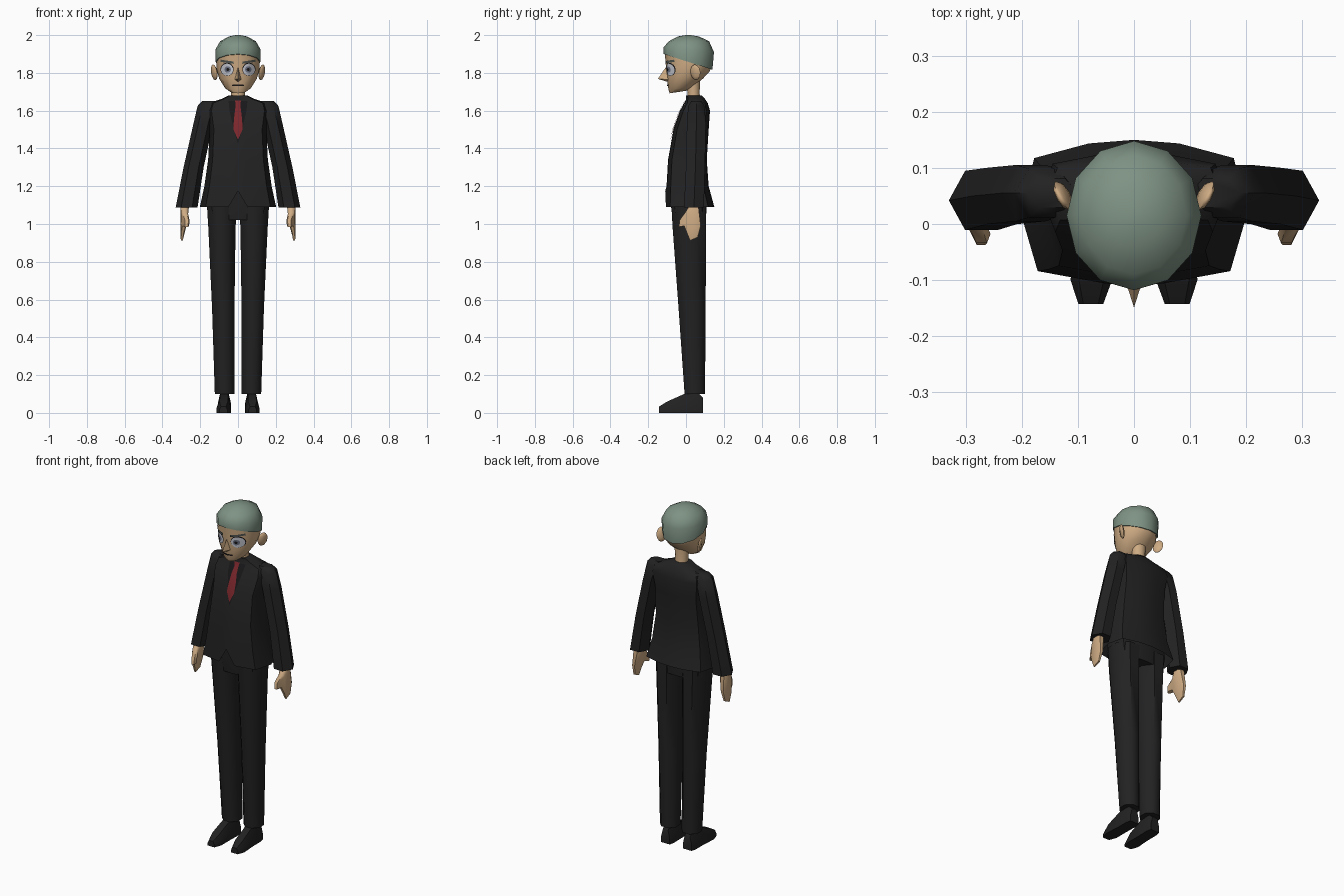
import bpy, bmesh, math
from mathutils import Vector, Matrix

cube = bpy.data.objects.get("Cube")
if cube:
    bpy.data.objects.remove(cube, do_unlink=True)


def material(name, r, g, b):
    m = bpy.data.materials.new(name)
    m.use_nodes = True
    m.diffuse_color = (r, g, b, 1)
    bsdf = next(n for n in m.node_tree.nodes if n.type == 'BSDF_PRINCIPLED')
    bsdf.inputs["Base Color"].default_value = (r, g, b, 1)
    bsdf.inputs["Roughness"].default_value = 0.8
    return m


SKIN = material("skin", 0.62, 0.41, 0.23)
HAIR = material("grey_green_hair", 0.21, 0.29, 0.23)
SUIT = material("suit_black", 0.016, 0.016, 0.017)
SHIRT = material("shirt_black", 0.009, 0.009, 0.01)
TIE = material("tie_red", 0.2, 0.02, 0.025)
EYE = material("eye_white", 0.6, 0.62, 0.68)
IRIS = material("iris_grey", 0.17, 0.19, 0.26)
BROW = material("brow_grey", 0.08, 0.09, 0.08)
DARK = material("dark_line", 0.01, 0.008, 0.008)
parts = []


def finish(name, bm, mat):
    mesh = bpy.data.meshes.new(name)
    bm.to_mesh(mesh)
    bm.free()
    mesh.materials.append(mat)
    ob = bpy.data.objects.new(name, mesh)
    bpy.context.collection.objects.link(ob)
    parts.append(ob)
    return ob


def loft(name, rings, mat, caps=(True, True)):
    """Skin a list of equal-length closed point rings."""
    bm = bmesh.new()
    loops = [[bm.verts.new(p) for p in r] for r in rings]
    n = len(loops[0])
    for a, b in zip(loops, loops[1:]):
        for i in range(n):
            j = (i + 1) % n
            bm.faces.new((a[i], a[j], b[j], b[i]))
    for cap, loop in zip(caps, (loops[0], loops[-1])):
        if cap:
            bm.faces.new(loop)
    bmesh.ops.recalc_face_normals(bm, faces=bm.faces)
    return finish(name, bm, mat)


def ngon(n, turn=0.0):
    return [(math.sin(a), -math.cos(a)) for a in
            (math.tau * (i + turn) / n for i in range(n))]


def ring(shape, z, hw, front, back, cx=0, tilt=0):
    mid, half = (front + back) / 2, (back - front) / 2
    pts = [(cx + u * hw, mid + v * half) for u, v in shape]
    return [Vector((x, y, z - tilt * y)) for x, y in pts]


def patch(name, target, rows, mat, off, slope=0, cols=4):
    """Thin plate laid on the front of a part; rows are (z, centre x, half width)."""
    bm = bmesh.new()
    grid = []
    for z, cx, hw in rows:
        line = []
        for i in range(cols + 1):
            dx = hw * (2 * i / cols - 1)
            zz = z + slope * dx
            hit, loc, _, _ = target.ray_cast(Vector((cx + dx, -1, zz)), Vector((0, 1, 0)))
            y = loc.y if hit else 0
            line.append(bm.verts.new((cx + dx, y - off, zz)))
        grid.append(line)
    for a, b in zip(grid, grid[1:]):
        for i in range(cols):
            bm.faces.new((a[i], b[i], b[i + 1], a[i + 1]))
    bm.normal_update()
    for f in bm.faces:
        if f.normal.y > 0:
            f.normal_flip()
    return finish(name, bm, mat)


def disc_rows(cx, cz, r, steps=8):
    angles = [math.pi * (0.04 + 0.92 * i / steps) for i in range(steps + 1)]
    return [(cz + r * math.cos(a), cx, r * math.sin(a)) for a in angles]


# Jacket: boxy body with a raised notch at the front hem
half = [(.25, -.97), (.85, -.8), (1, 0), (.88, .75), (.4, .95)]
body = [(0, -1)] + half + [(0, 1)] + [(-u, v) for u, v in reversed(half)]
rings = [ring(body, *r) for r in (
    (1.09, .202, -.11, .15), (1.2, .178, -.103, .12), (1.34, .158, -.095, .11),
    (1.5, .15, -.066, .12), (1.6, .165, -.03, .127), (1.64, .155, -.005, .115),
    (1.663, .085, .0, .1), (1.68, .052, .0, .085))]
rings[0][0].z += .085
jacket = loft("jacket", rings, SUIT, (False, True))

# Hips fill the jacket hem
loft("hips", [ring(body, *r) for r in (
    (1.02, .15, -.07, .105), (1.1, .165, -.08, .11), (1.22, .15, -.08, .1))], SUIT)

# Neck, head and hair cap
oval = ngon(12)
loft("neck", [ring(oval, 1.62, .042, .0, .085), ring(oval, 1.69, .037, .008, .072),
              ring(oval, 1.77, .042, .0, .075)], SKIN)
head = loft("head", [ring(oval, *r) for r in (
    (1.705, .04, -.086, .0, 0, -.15), (1.722, .068, -.093, .04, 0, -.12),
    (1.77, .1, -.1, .09), (1.82, .113, -.106, .125, 0, .1),
    (1.865, .113, -.112, .132, 0, .32))], SKIN)
loft("hair", [ring(oval, *r) for r in (
    (1.862, .119, -.118, .14, 0, .32), (1.925, .12, -.118, .148, 0, .1),
    (1.968, .094, -.09, .122), (1.993, .048, -.042, .068),
    (2.0, .012, .0, .025))], HAIR)

# Nose: a sharp wedge
bm = bmesh.new()
bridge, tip, left, right, root = [bm.verts.new(p) for p in (
    (0, -.107, 1.83), (0, -.149, 1.768), (.017, -.095, 1.765),
    (-.017, -.095, 1.765), (0, -.095, 1.752))]
for f in ((bridge, tip, left), (bridge, right, tip), (tip, right, root), (tip, root, left),
          (bridge, left, root), (bridge, root, right)):
    bm.faces.new(f)
bmesh.ops.recalc_face_normals(bm, faces=bm.faces)
finish("nose", bm, SKIN)

# Mouth, shirt front and tie
bpy.context.view_layer.update()
patch("mouth", head, [(1.739, 0, .03), (1.73, 0, .032)], DARK, .005)
patch("shirt_front", jacket, [(1.65, 0, .05), (1.6, 0, .045), (1.5, 0, .022), (1.43, 0, .002)],
      SHIRT, .002)
patch("tie", jacket, [(1.655, 0, .017), (1.635, 0, .012), (1.6, 0, .016), (1.55, 0, .022),
                      (1.5, 0, .024), (1.45, 0, .002)], TIE, .006)

sleeve, leg = ngon(6, .5), ngon(8, .5)
for s, side in ((1, "left"), (-1, "right")):
    # Eyes and brows
    ex = s * .058
    patch(side + "_eye_rim", head, disc_rows(ex, 1.819, .035), DARK, .003)
    patch(side + "_eye", head, disc_rows(ex, 1.817, .032), EYE, .005)
    patch(side + "_iris", head, disc_rows(ex - s * .004, 1.818, .017), IRIS, .007)
    patch(side + "_pupil", head, disc_rows(ex - s * .004, 1.818, .008), DARK, .009)
    patch(side + "_brow", head, [(1.865, ex, .034), (1.853, ex, .036)], BROW, .007, s * .15)

    # Ear: flattened ball swept backwards
    bm = bmesh.new()
    bmesh.ops.create_uvsphere(bm, u_segments=8, v_segments=6, radius=1)
    bm.transform(Matrix.Translation((s * .126, .05, 1.803))
                 @ Matrix.Rotation(math.radians(-29 * s), 4, 'Z')
                 @ Matrix.Rotation(math.radians(s * 10), 4, 'Y')
                 @ Matrix.Diagonal((.011, .03, .042, 1)))
    finish(side + "_ear", bm, SKIN)

    # Sleeve, six-sided
    loft(side + "_sleeve", [ring(sleeve, z, hw, cy - d, cy + d, s * cx)
                            for z, cx, cy, hw, d in (
        (1.652, .145, .055, .045, .03), (1.625, .16, .055, .054, .05),
        (1.53, .184, .055, .052, .058), (1.3, .235, .05, .053, .058),
        (1.088, .272, .042, .058, .061))], SUIT)

    # Hand: tapered mitten outline with thumb
    outline = [(.02, 1.1), (.065, 1.1), (.078, .99), (.062, .93), (.022, .912), (.004, .955),
               (-.01, .99), (-.037, .985), (-.034, 1.02), (-.005, 1.06)]
    layers = []
    for d in (-1, -.6, .6, 1):
        layer = []
        for y, z in outline:
            shrink = .75 if abs(d) == 1 else 1
            t = .006 + .08 * (z - .9)
            x = .29 + .08 * (1.0 - z) + .5 * min(y, 0) + d * t
            layer.append((s * x, .03 + (y - .03) * shrink, 1.0 + (z - 1.0) * (.5 + shrink / 2)))
        layers.append(layer)
    loft(side + "_hand", layers, SKIN)

    # Trouser leg
    loft(side + "_trouser_leg", [ring(leg, z, hw, f, b, s * cx) for z, cx, hw, f, b in (
        (1.1, .085, .086, -.085, .115), (.98, .085, .078, -.078, .113),
        (.55, .078, .064, -.045, .11), (.1, .071, .056, -.012, .105))], SUIT)

    # Shoe: sections from toe to heel
    sections = []
    for y, cx, hw, top in ((-.143, .077, .022, .033), (-.1, .076, .037, .06),
                           (-.01, .073, .034, .1), (.06, .072, .035, .11),
                           (.09, .072, .028, .08)):
        sections.append([(s * cx + u * hw, y, v * top) for u, v in
                         ((-1, 0), (1, 0), (1, .45), (.6, 1), (-.6, 1), (-1, .45))])
    loft(side + "_shoe", sections, SUIT)

# Smooth shading with sharp creases kept
bpy.ops.object.select_all(action='DESELECT')
for ob in parts:
    ob.select_set(True)
bpy.context.view_layer.objects.active = jacket
bpy.ops.object.shade_smooth_by_angle(angle=math.radians(50))
